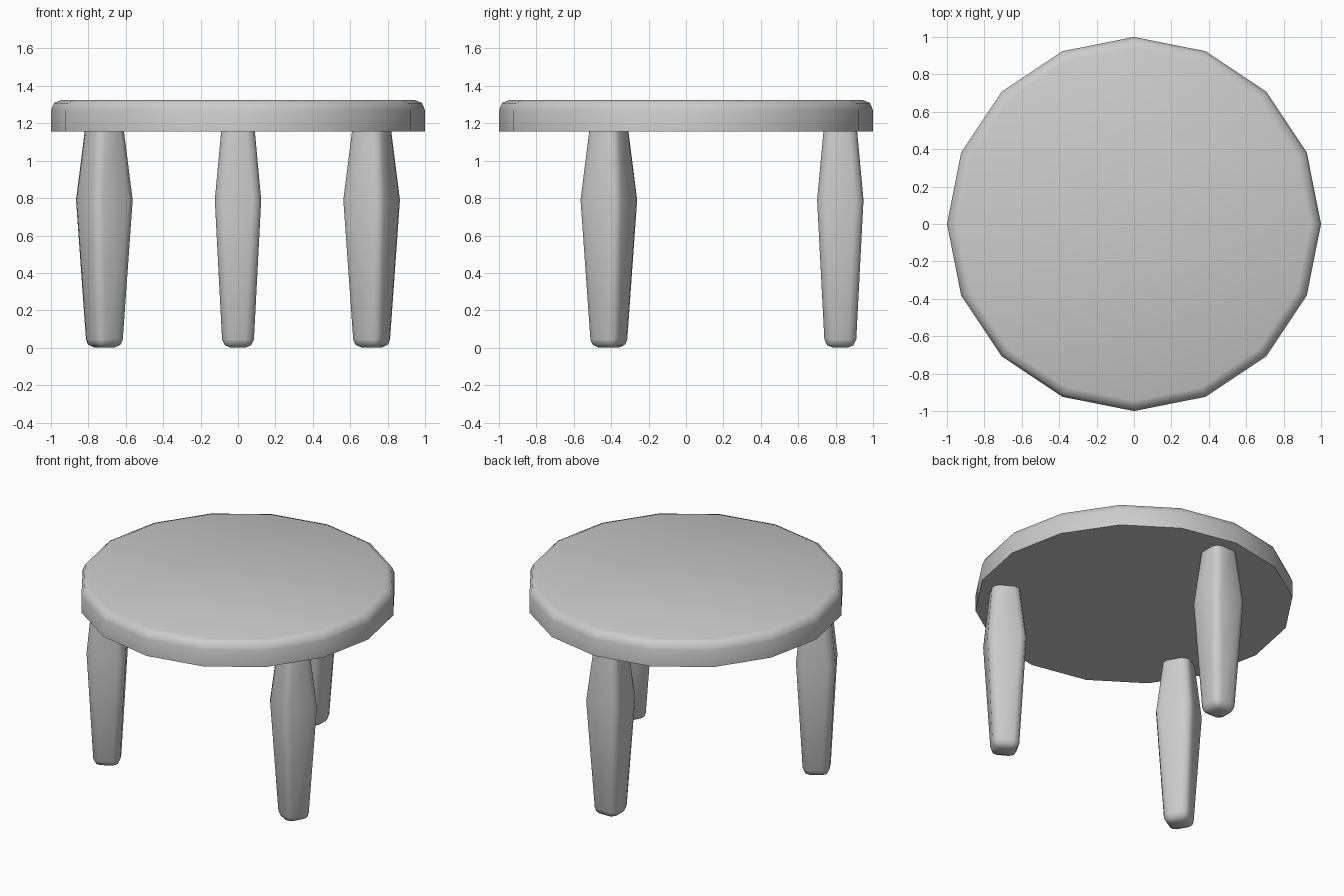
import bpy, bmesh
from math import radians, sin, cos

if "Cube" in bpy.data.objects:
    bpy.data.objects.remove(bpy.data.objects["Cube"])


def finish(bm, name):
    bmesh.ops.recalc_face_normals(bm, faces=bm.faces)
    me = bpy.data.meshes.new(name)
    bm.to_mesh(me)
    bm.free()
    ob = bpy.data.objects.new(name, me)
    bpy.context.collection.objects.link(ob)
    bpy.ops.object.select_all(action='DESELECT')
    ob.select_set(True)
    bpy.context.view_layer.objects.active = ob
    bpy.ops.object.shade_smooth_by_angle(angle=radians(50))
    return ob


# Seat: 16-sided disc with a rounded upper rim
BOTTOM, TOP = 1.155, 1.325
bm = bmesh.new()
ring = [bm.verts.new((cos(radians(22.5 * i)), sin(radians(22.5 * i)), BOTTOM))
        for i in range(16)]
base = bm.faces.new(ring)
ext = bmesh.ops.extrude_face_region(bm, geom=[base], use_keep_orig=True)
up = [v for v in ext['geom'] if isinstance(v, bmesh.types.BMVert)]
bmesh.ops.translate(bm, verts=up, vec=(0, 0, TOP - BOTTOM))
rim = [e for e in bm.edges if all(v.co.z > TOP - 0.01 for v in e.verts)]
bmesh.ops.bevel(bm, geom=rim, offset=0.055, segments=2, profile=0.5, affect='EDGES')
finish(bm, "seat")


# Legs: square section swelling at the middle, with rounded edges
def make_leg(name, angle):
    bm = bmesh.new()
    rings = []
    for z, h in ((0, 0.083), (0.79, 0.124), (1.19, 0.087)):
        rings.append([bm.verts.new((sx * h, sy * h, z))
                      for sx, sy in ((1, 1), (-1, 1), (-1, -1), (1, -1))])
    for a, b in zip(rings, rings[1:]):
        for i in range(4):
            j = (i + 1) % 4
            bm.faces.new((a[i], a[j], b[j], b[i]))
    foot = bm.faces.new(rings[0][::-1])
    bm.faces.new(rings[2])
    uprights = [e for e in bm.edges
                if abs(e.verts[0].co.z - e.verts[1].co.z) > 0.1]
    bmesh.ops.bevel(bm, geom=uprights + list(foot.edges), offset=0.045,
                    segments=2, profile=0.5, affect='EDGES')
    leg = finish(bm, name)
    leg.rotation_euler.z = angle
    leg.location = (-0.825 * sin(angle), 0.825 * cos(angle), 0)


for name, deg in (("back_leg", 0), ("front_left_leg", 120), ("front_right_leg", -120)):
    make_leg(name, radians(deg))
